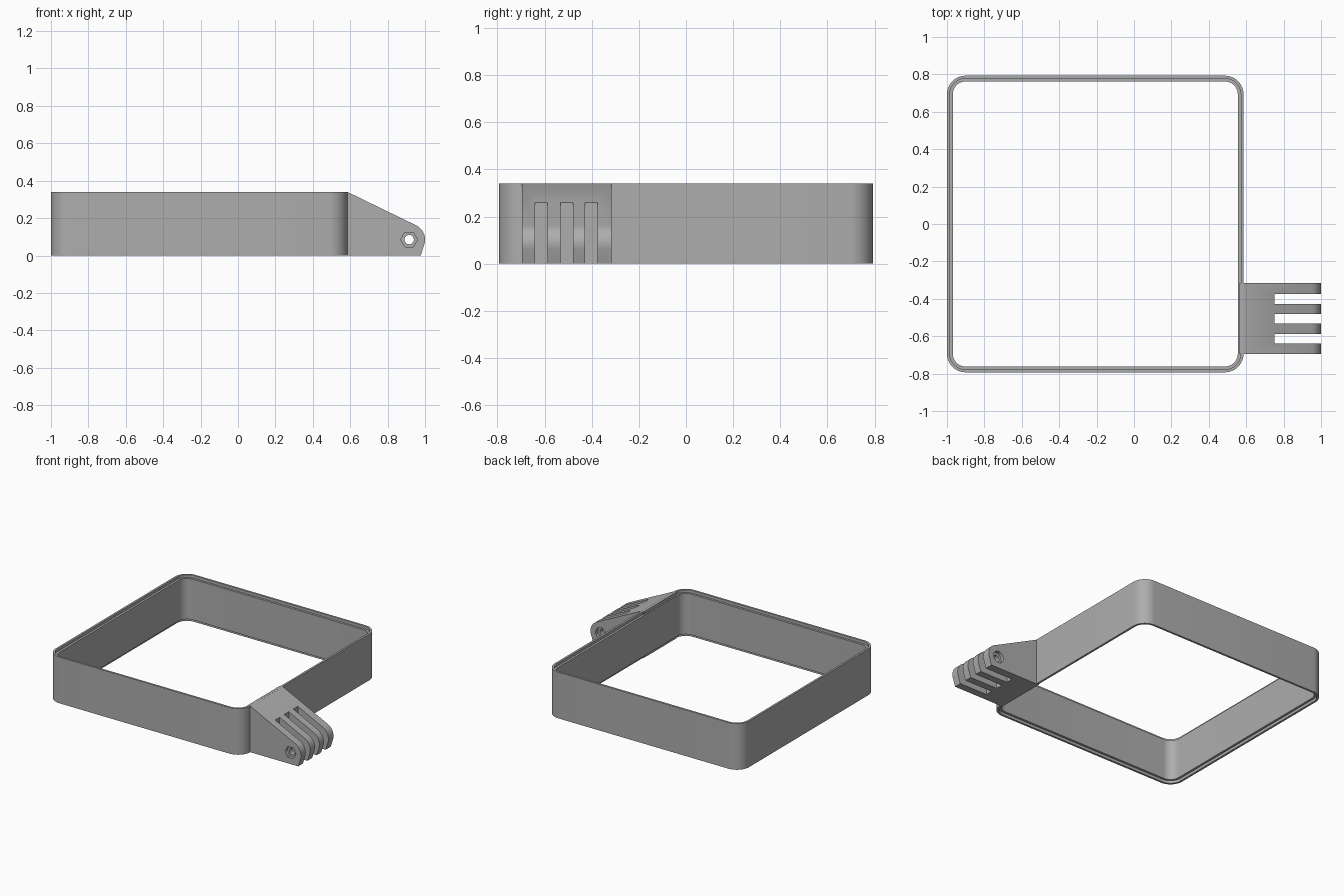
import bpy, bmesh
from math import sin, cos, pi, radians

cube = bpy.data.objects.get("Cube")
if cube:
    bpy.data.objects.remove(cube, do_unlink=True)

grey = bpy.data.materials.new("plain grey")
grey.diffuse_color = (0.42, 0.42, 0.42, 1)
grey.use_nodes = True
grey.node_tree.nodes["Principled BSDF"].inputs["Base Color"].default_value = (0.42, 0.42, 0.42, 1)


def make_object(name, bm):
    bmesh.ops.recalc_face_normals(bm, faces=bm.faces)
    mesh = bpy.data.meshes.new(name)
    bm.to_mesh(mesh)
    bm.free()
    obj = bpy.data.objects.new(name, mesh)
    bpy.context.collection.objects.link(obj)
    mesh.materials.append(grey)
    return obj


def prism_y(name, outline, y0, y1):
    """Extrude an (x, z) outline along y."""
    bm = bmesh.new()
    face = bm.faces.new([bm.verts.new((x, y0, z)) for x, z in outline])
    out = bmesh.ops.extrude_face_region(bm, geom=[face])
    verts = [v for v in out["geom"] if isinstance(v, bmesh.types.BMVert)]
    bmesh.ops.translate(bm, verts=verts, vec=(0, y1 - y0, 0))
    return make_object(name, bm)


def circle(cx, cz, r, n):
    return [(cx + r * cos(2 * pi * i / n), cz + r * sin(2 * pi * i / n)) for i in range(n)]


def shade(obj):
    bpy.ops.object.select_all(action="DESELECT")
    obj.select_set(True)
    bpy.context.view_layer.objects.active = obj
    bpy.ops.object.shade_smooth_by_angle(angle=radians(30))


# Square frame: a wall section swept round a rounded square
HALF, CX, RADIUS, HEIGHT = 0.793, -0.207, 0.1, 0.34
WALL, LIP, STEP = 0.031, 0.015, 0.02
section = [(0, 0), (0, HEIGHT), (LIP, HEIGHT), (LIP, HEIGHT - STEP),
           (WALL, HEIGHT - STEP), (WALL, STEP), (LIP, STEP), (LIP, 0)]
bm = bmesh.new()
loops = []
for inset, z in section:
    c, r = HALF - RADIUS, RADIUS - inset
    loop = []
    for k, (sx, sy) in enumerate([(1, 1), (-1, 1), (-1, -1), (1, -1)]):
        for i in range(13):
            a = (k + i / 12) * pi / 2
            loop.append(bm.verts.new((CX + sx * c + r * cos(a), sy * c + r * sin(a), z)))
    loops.append(loop)
for a, b in zip(loops, loops[1:] + loops[:1]):
    for i in range(len(a)):
        j = (i + 1) % len(a)
        bm.faces.new((a[i], a[j], b[j], b[i]))
shade(make_object("square_frame", bm))

# Hinge bracket: sloped side outline with a rounded nose
PX, PZ, NOSE = 0.915, 0.085, 0.085
start, end = radians(64.4), radians(-15)
nose = [(PX + NOSE * cos(start + (end - start) * i / 14),
         PZ + NOSE * sin(start + (end - start) * i / 14)) for i in range(15)]
outline = [(0.565, 0), (0.565, HEIGHT), (0.585, HEIGHT)] + nose + [(0.977, 0)]
Y0, Y1 = -0.695, -0.316
bracket = prism_y("hinge_bracket", outline, Y0, Y1)

# Cutters: finger slots, bolt hole, hex nut recess, round bolt head recess
slot = [(0.75, -0.1), (1.1, -0.1), (1.1, 0.5), (0.75, 0.5)]
cutters = [prism_y("slot_cutter", slot, a, b)
           for a, b in [(-0.64, -0.587), (-0.533, -0.48), (-0.428, -0.375)]]
cutters += [
    prism_y("bolt_hole_cutter", circle(PX, PZ, 0.025, 32), Y0 - 0.1, Y1 + 0.1),
    prism_y("nut_recess_cutter", circle(PX, PZ, 0.045, 6), Y0 - 0.1, Y0 + 0.025),
    prism_y("bolt_head_cutter", circle(PX, PZ, 0.043, 32), Y1 - 0.025, Y1 + 0.1),
]
bpy.context.view_layer.objects.active = bracket
for cutter in cutters:
    mod = bracket.modifiers.new(cutter.name, "BOOLEAN")
    mod.operation = "DIFFERENCE"
    mod.solver = "EXACT"
    mod.object = cutter
    bpy.ops.object.modifier_apply(modifier=mod.name)
    bpy.data.objects.remove(cutter, do_unlink=True)
shade(bracket)
